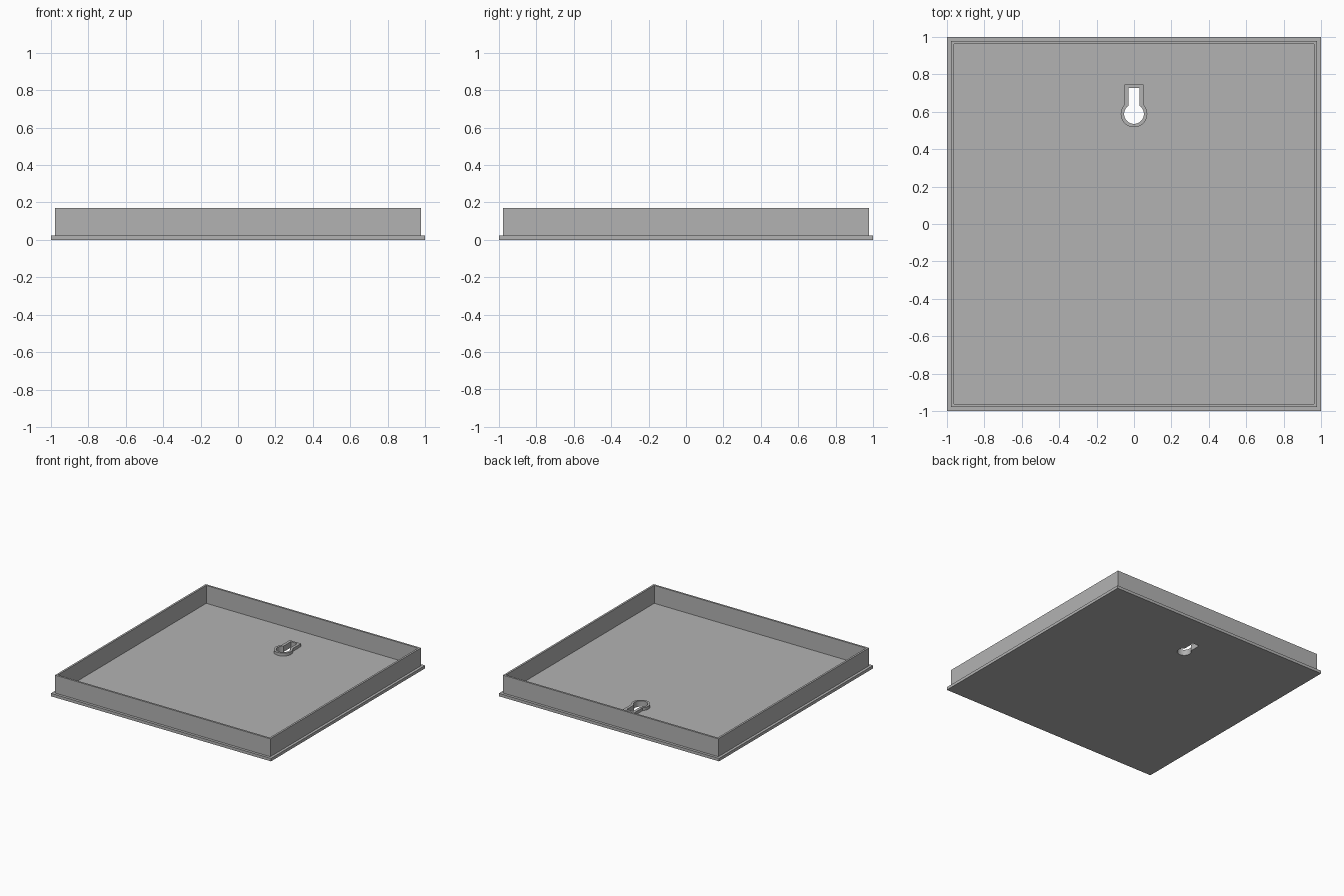
import bpy, bmesh
from math import sin, cos, asin, pi

cube = bpy.data.objects.get("Cube")
if cube:
    bpy.data.objects.remove(cube)

# Single grey plastic
GREY = (0.45, 0.45, 0.45, 1)
grey = bpy.data.materials.new("plain grey")
grey.use_nodes = True
grey.diffuse_color = GREY
grey.node_tree.nodes["Principled BSDF"].inputs["Base Color"].default_value = GREY


def square(half):
    return [(-half, -half), (half, -half), (half, half), (-half, half)]


def keyhole(radius, half_width, top, centre=0.588, steps=36):
    """Round hole with a straight slot running up from it."""
    gap = asin(half_width / radius)
    start, sweep = pi / 2 + gap, 2 * pi - 2 * gap
    arc = [(radius * cos(start + sweep * i / steps),
            centre + radius * sin(start + sweep * i / steps)) for i in range(steps + 1)]
    return arc + [(half_width, top), (-half_width, top)]


def slab(name, outer, inner, bottom, top):
    """Flat slab with an opening, extruded from bottom to top."""
    curve = bpy.data.curves.new(name, "CURVE")
    curve.dimensions = "2D"
    curve.fill_mode = "BOTH"
    curve.extrude = (top - bottom) / 2
    for outline in (outer, inner):
        spline = curve.splines.new("POLY")
        spline.points.add(len(outline) - 1)
        for point, (x, y) in zip(spline.points, outline):
            point.co = (x, y, 0, 1)
        spline.use_cyclic_u = True
    source = bpy.data.objects.new(name + " outline", curve)
    bpy.context.collection.objects.link(source)
    bpy.context.view_layer.update()
    graph = bpy.context.evaluated_depsgraph_get()
    mesh = bpy.data.meshes.new_from_object(source.evaluated_get(graph))
    bpy.data.objects.remove(source)

    # Weld caps to sides and place at the right height
    bm = bmesh.new()
    bm.from_mesh(mesh)
    bmesh.ops.remove_doubles(bm, verts=bm.verts, dist=0.0001)
    bmesh.ops.translate(bm, verts=bm.verts, vec=(0, 0, (bottom + top) / 2))
    bmesh.ops.recalc_face_normals(bm, faces=bm.faces)
    for face in bm.faces:
        face.smooth = False
        face.material_index = 0
    bm.to_mesh(mesh)
    bm.free()
    mesh.materials.clear()
    mesh.materials.append(grey)
    obj = bpy.data.objects.new(name, mesh)
    bpy.context.collection.objects.link(obj)
    return obj


FLOOR = 0.024
hole = keyhole(0.053, 0.029, 0.728)

# Base plate, upright wall, and raised collar around the hanging hole
slab("base_plate", square(1.0), hole, 0, FLOOR)
slab("rim_wall", square(0.978), square(0.962), FLOOR, 0.171)
slab("keyhole_collar", keyhole(0.071, 0.052, 0.745), hole, FLOOR, 0.048)
